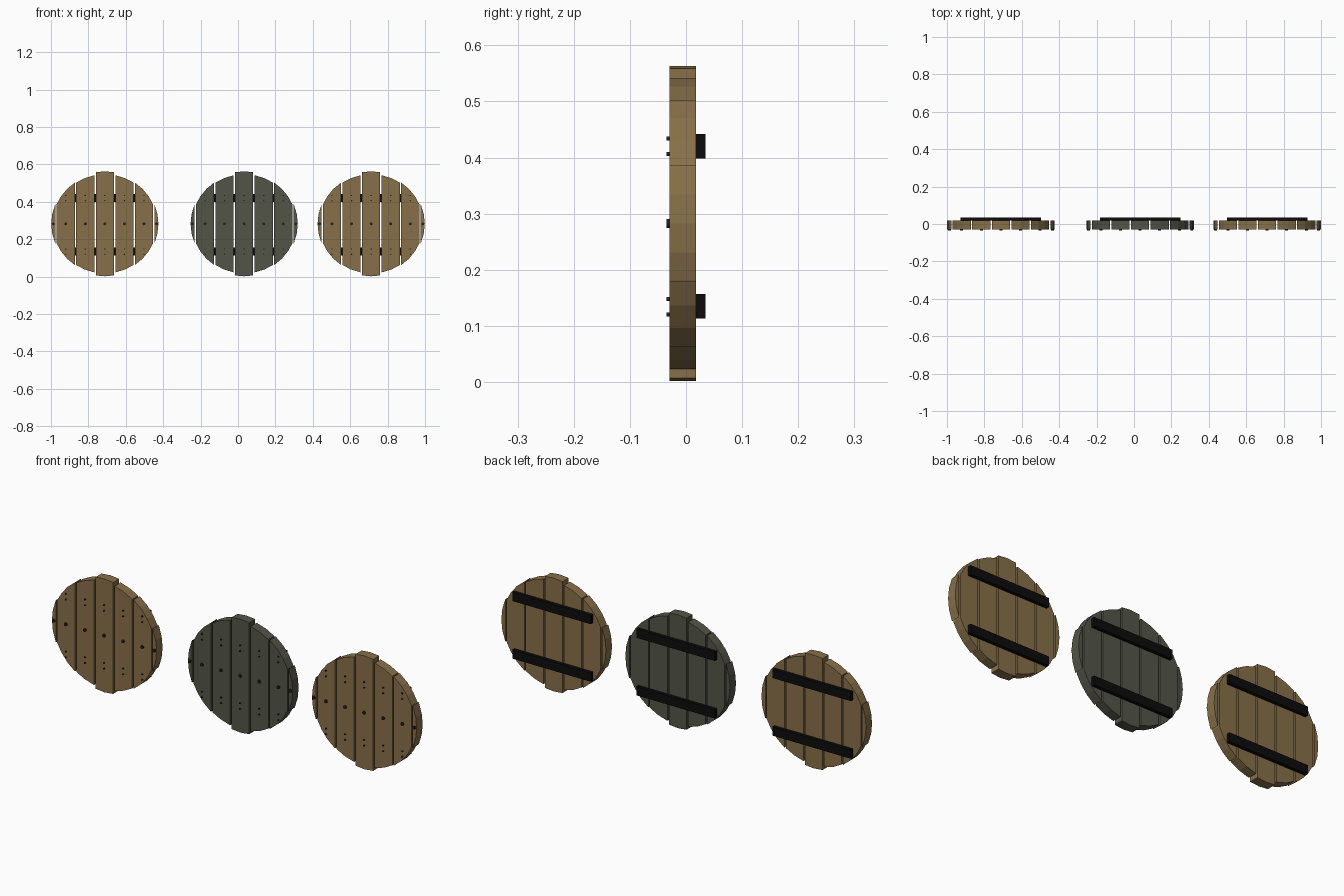
import bpy, bmesh, math

if "Cube" in bpy.data.objects:
    bpy.data.objects.remove(bpy.data.objects["Cube"])


def material(name, rgb):
    m = bpy.data.materials.new(name)
    m.diffuse_color = (*rgb, 1)
    m.use_nodes = True
    m.node_tree.nodes["Principled BSDF"].inputs["Base Color"].default_value = m.diffuse_color
    return m


BROWN = material("brown_wood", (0.245, 0.162, 0.066))
GREY = material("grey_green_wood", (0.088, 0.090, 0.064))
BLACK = material("black_iron", (0.0035, 0.0035, 0.0035))
DARK = material("dark_nail", (0.017, 0.015, 0.013))

R = 0.264            # radius of the disc before the planks are spread apart
W, GAP = 0.097, 0.0075
CZ = 0.2825          # height of the disc centre
Y0, Y1 = -0.029, 0.018
SEG = 32


def finish(bm, name, mat):
    bmesh.ops.recalc_face_normals(bm, faces=bm.faces)
    me = bpy.data.meshes.new(name)
    bm.to_mesh(me)
    bm.free()
    ob = bpy.data.objects.new(name, me)
    bpy.context.collection.objects.link(ob)
    me.materials.append(mat)
    return ob


def plank(name, cx, i, mat):
    """One slice of the round board, moved outward to leave a gap."""
    x0, x1 = max(-R, (i - 0.5) * W), min(R, (i + 0.5) * W)
    stretch = 1.063 if i == 0 else 1.0
    arc = [R * math.cos(2 * math.pi * k / SEG) for k in range(SEG // 2 + 1)]
    xs = [x0] + sorted(x for x in arc if x0 + 1e-4 < x < x1 - 1e-4) + [x1]
    top = [(x, math.sqrt(max(0, R * R - x * x)) * stretch) for x in xs]
    outline = top + [(x, -z) for x, z in reversed(top) if z > 1e-5]
    bm = bmesh.new()
    vs = [bm.verts.new((cx + x + i * GAP, Y0, CZ + z)) for x, z in outline]
    face = bm.faces.new(vs)
    ext = bmesh.ops.extrude_face_region(bm, geom=[face])
    moved = [g for g in ext["geom"] if isinstance(g, bmesh.types.BMVert)]
    bmesh.ops.translate(bm, verts=moved, vec=(0, Y1 - Y0, 0))
    finish(bm, name, mat)


def nail(bm, x, z, r):
    """Short round head standing out of the front."""
    ring = [bm.verts.new((x + r * math.cos(a), -0.0345, z + r * math.sin(a)))
            for a in (2 * math.pi * k / 12 for k in range(12))]
    face = bm.faces.new(ring)
    ext = bmesh.ops.extrude_face_region(bm, geom=[face])
    moved = [g for g in ext["geom"] if isinstance(g, bmesh.types.BMVert)]
    bmesh.ops.translate(bm, verts=moved, vec=(0, 0.0085, 0))


def bar(name, cx, z):
    """Iron strap across the back."""
    bm = bmesh.new()
    bmesh.ops.create_cube(bm, size=1)
    for v in bm.verts:
        v.co = (cx + v.co.x * 0.43, 0.026 + v.co.y * 0.017, z + v.co.z * 0.044)
    finish(bm, name, BLACK)


for label, cx, wood in (("left", -0.712, BROWN), ("middle", 0.033, GREY),
                        ("right", 0.712, BROWN)):
    # planks
    for i in range(-3, 4):
        plank(f"{label}_plank_{i + 4}", cx, i, wood)
    # nail heads: one large row, and small pairs over each back bar
    bm = bmesh.new()
    for i in range(-3, 4):
        x = i * (W + GAP)
        if abs(i) == 3:
            x = math.copysign((2.5 * W + R) / 2 + 3 * GAP, i)
        nail(bm, cx + x, CZ, 0.008)
        if abs(i) < 3:
            for z in (0.434, 0.406, 0.148, 0.120):
                nail(bm, cx + x, z, 0.0036)
    finish(bm, f"{label}_nails", DARK)
    # back bars
    bar(f"{label}_upper_bar", cx, 0.420)
    bar(f"{label}_lower_bar", cx, 0.135)
